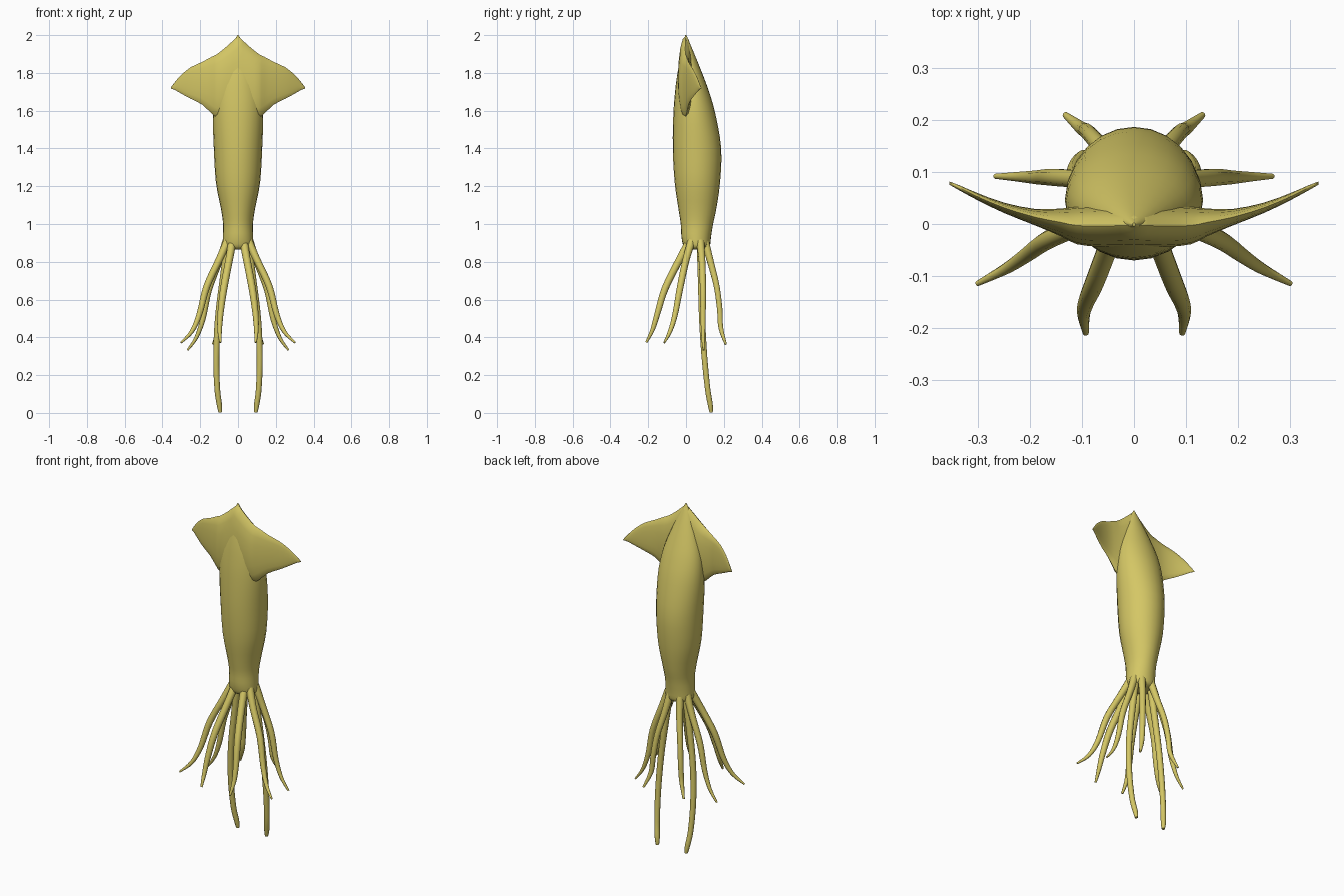
import bpy, bmesh, math
from mathutils import Vector

if "Cube" in bpy.data.objects:
    bpy.data.objects.remove(bpy.data.objects["Cube"])

mat = bpy.data.materials.new("olive yellow skin")
mat.diffuse_color = (0.66, 0.57, 0.13, 1)
mat.use_nodes = True
mat.node_tree.nodes["Principled BSDF"].inputs["Base Color"].default_value = mat.diffuse_color


def smooth_rows(rows, n):
    """Catmull-Rom interpolation of rows of numbers."""
    rows = [Vector(r) for r in rows]
    out = []
    for i in range(len(rows) - 1):
        p1, p2 = rows[i], rows[i + 1]
        p0, p3 = rows[max(i - 1, 0)], rows[min(i + 2, len(rows) - 1)]
        for k in range(n):
            t = k / n
            out.append(0.5 * (2 * p1 + (p2 - p0) * t + (2 * p0 - 5 * p1 + 4 * p2 - p3) * t * t
                              + (3 * p1 - p0 - 3 * p2 + p3) * t ** 3))
    return out + [rows[-1]]


def loft(name, rings, cap_start=True, mirror=False):
    """Skin closed rings of points into one smooth object."""
    bm = bmesh.new()
    vr = [[bm.verts.new(p) for p in r] for r in rings]
    n = len(vr[0])
    for a, b in zip(vr, vr[1:]):
        for i in range(n):
            j = (i + 1) % n
            bm.faces.new((a[i], a[j], b[j], b[i]))
    if cap_start:
        bm.faces.new(vr[0])
    bm.faces.new(vr[-1])
    bmesh.ops.recalc_face_normals(bm, faces=bm.faces)
    me = bpy.data.meshes.new(name)
    bm.to_mesh(me)
    bm.free()
    me.materials.append(mat)
    ob = bpy.data.objects.new(name, me)
    bpy.context.collection.objects.link(ob)
    if mirror:
        m = ob.modifiers.new("mirror", 'MIRROR')
        m.use_clip = True
    bpy.ops.object.select_all(action='DESELECT')
    ob.select_set(True)
    bpy.context.view_layer.objects.active = ob
    bpy.ops.object.shade_smooth_by_angle(angle=math.radians(50))
    return ob


def circle(n):
    return [(math.cos(2 * math.pi * i / n), math.sin(2 * math.pi * i / n)) for i in range(n)]


# mantle and head: z, half width, front y, back y
body = [(2.0, .003, -.004, .002), (1.93, .04, -.02, .032), (1.8, .093, -.045, .085),
        (1.7, .122, -.058, .122), (1.58, .133, -.067, .156), (1.4, .128, -.07, .186),
        (1.22, .117, -.06, .18), (1.08, .09, -.04, .16), (1.0, .079, -.028, .143),
        (.93, .08, -.024, .132), (.88, .078, -.012, .125), (.865, .05, .01, .1)]
loft("mantle_and_head", [[(w * c, (f + b) / 2 + (b - f) / 2 * s, z) for c, s in circle(24)]
                         for z, w, f, b in smooth_rows(body, 3)])

# tail fins, lofted outwards: x, top z, bottom z, y, half thickness
fin = [(0, 1.995, 1.56, -.002, .04), (.06, 1.94, 1.56, -.004, .04), (.11, 1.9, 1.565, -.003, .036),
       (.14, 1.885, 1.585, .003, .027), (.19, 1.858, 1.632, .013, .016), (.25, 1.83, 1.663, .031, .01),
       (.3, 1.79, 1.69, .052, .007), (.335, 1.75, 1.71, .069, .005), (.356, 1.722, 1.717, .079, .003)]
loft("tail_fins", [[(x, y + t * s, (a + b) / 2 + (a - b) / 2 * c) for c, s in circle(16)]
                   for x, a, b, y, t in smooth_rows(fin, 2)], cap_start=False, mirror=True)

# arms and tentacles: x, y, z, radius
limbs = {
    "front_arms": [(.03, .02, .91, .022), (.045, -.03, .82, .02), (.075, -.11, .66, .019),
                   (.092, -.15, .53, .016), (.097, -.177, .44, .012), (.093, -.21, .373, .006)],
    "front_side_arms": [(.055, .03, .91, .022), (.1, .0, .81, .019), (.165, -.03, .67, .018),
                        (.205, -.058, .52, .015), (.245, -.085, .43, .011), (.302, -.115, .372, .005)],
    "rear_side_arms": [(.06, .075, .91, .022), (.1, .085, .8, .018), (.155, .09, .65, .017),
                       (.185, .09, .5, .014), (.22, .091, .4, .01), (.267, .092, .332, .005)],
    "rear_arms": [(.03, .1, .91, .022), (.05, .132, .79, .018), (.075, .162, .67, .016),
                  (.09, .178, .55, .015), (.1, .184, .45, .013), (.132, .21, .363, .006)],
    "long_tentacles": [(.05, .075, .91, .02), (.08, .08, .7, .018), (.105, .085, .5, .017),
                       (.115, .097, .3, .016), (.11, .114, .13, .015), (.099, .128, .045, .014),
                       (.094, .133, .003, .009)],
}
for name, pts in limbs.items():
    rows = smooth_rows(pts, 4)
    rings = []
    for i, r in enumerate(rows):
        d = (rows[min(i + 1, len(rows) - 1)] - rows[max(i - 1, 0)]).to_3d().normalized()
        u = Vector((0, 1, 0)).cross(d).normalized()
        v = d.cross(u)
        rings.append([r.to_3d() + (u * c + v * s) * r[3] for c, s in circle(10)])
    loft(name, rings, mirror=True)
